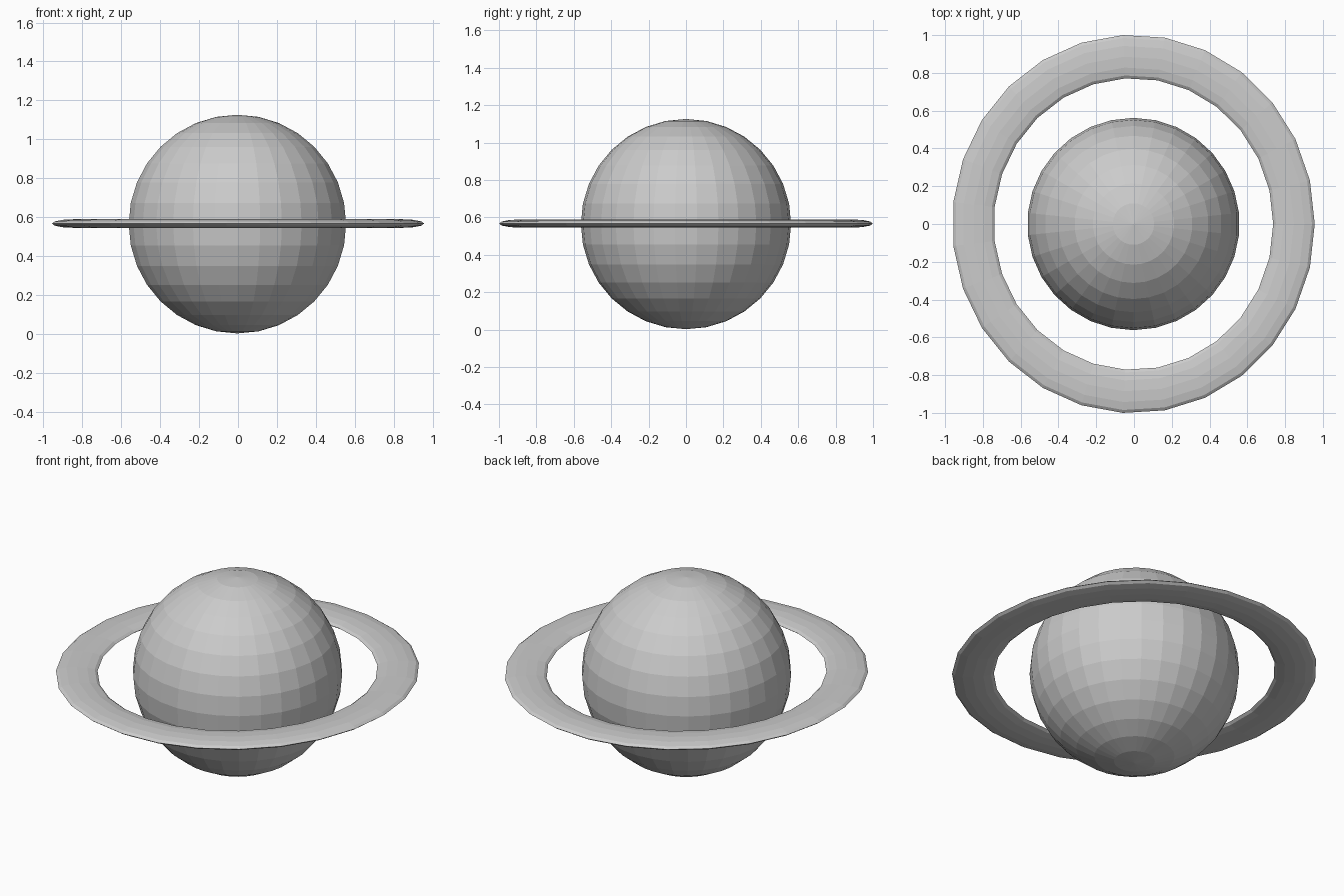
import bpy
import math

if "Cube" in bpy.data.objects:
    bpy.data.objects.remove(bpy.data.objects["Cube"])

CX, CZ = -0.003, 0.564   # shared centre of planet and ring

# Planet: faceted ball
bpy.ops.mesh.primitive_uv_sphere_add(segments=30, ring_count=16, radius=0.562,
                                     location=(CX, 0, CZ))
planet = bpy.context.object
planet.name = "planet"
bpy.ops.object.shade_flat()

# Ring: flattened torus, slightly longer front to back
bpy.ops.mesh.primitive_torus_add(major_segments=27, minor_segments=12,
                                 major_radius=0.850, minor_radius=0.110,
                                 location=(CX, 0, CZ + 0.003))
ring = bpy.context.object
ring.name = "planet_ring"
ring.scale = (1.0, 1.0 / (0.96 * math.sin(math.radians(280 / 3))), 0.2)
bpy.ops.object.transform_apply(location=False, rotation=False, scale=True)
bpy.ops.object.shade_flat()
